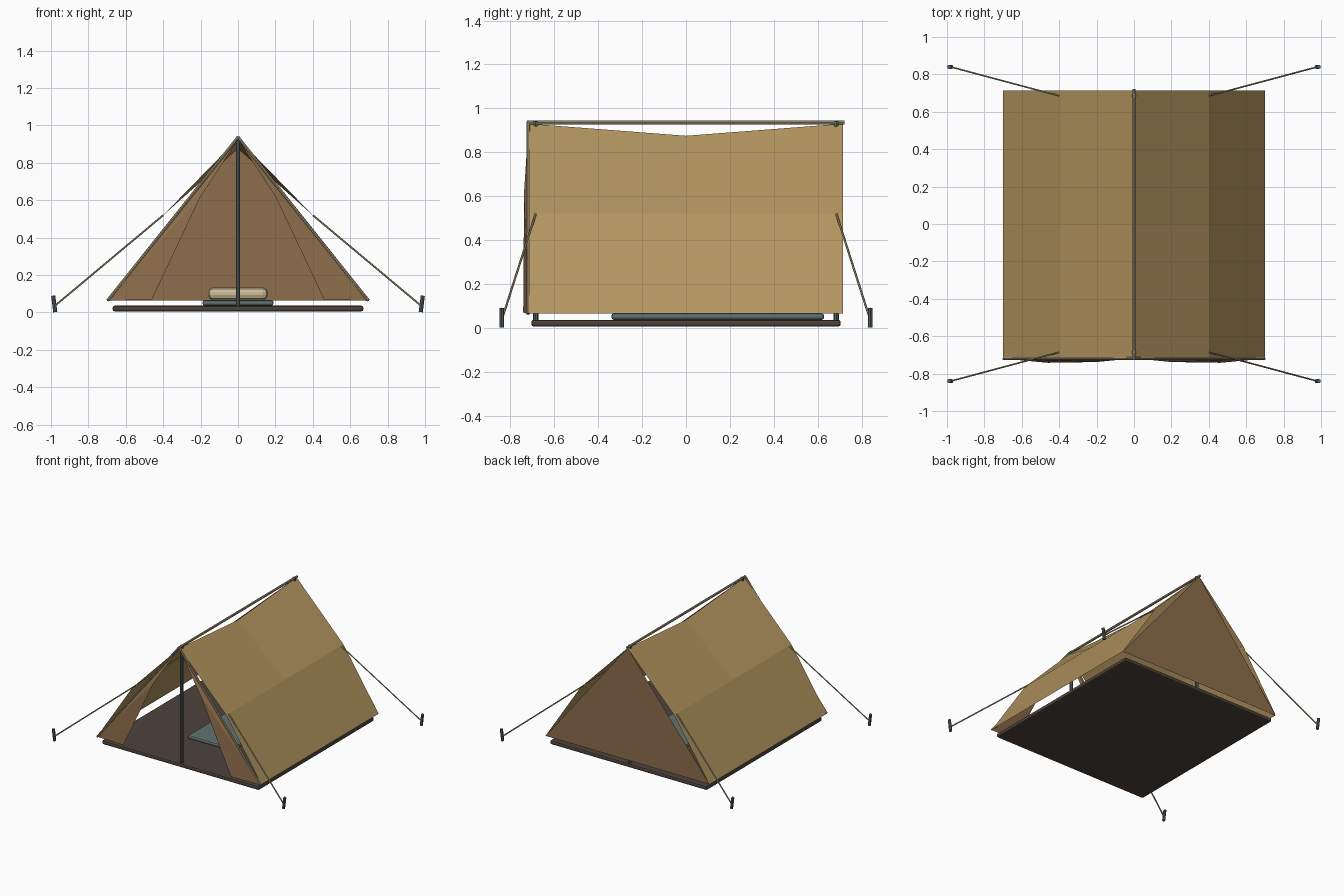
import bpy
from mathutils import Vector

cube = bpy.data.objects.get("Cube")
if cube:
    bpy.data.objects.remove(cube, do_unlink=True)


def material(name, rgb):
    m = bpy.data.materials.new(name)
    m.use_nodes = True
    color = (*rgb, 1)
    m.diffuse_color = color
    bsdf = m.node_tree.nodes["Principled BSDF"]
    bsdf.inputs["Base Color"].default_value = color
    bsdf.inputs["Roughness"].default_value = 0.9
    return m


CANVAS = material("tan canvas", (0.45, 0.30, 0.115))
PANEL = material("brown canvas", (0.27, 0.155, 0.07))
GROUND = material("dark brown sheet", (0.075, 0.055, 0.044))
METAL = material("slate metal", (0.10, 0.13, 0.13))
ROPE = material("khaki cord", (0.42, 0.35, 0.22))
MAT = material("teal mat", (0.12, 0.17, 0.17))
CREAM = material("cream pillow", (0.60, 0.50, 0.31))


def mesh(name, verts, faces, mat):
    me = bpy.data.meshes.new(name)
    me.from_pydata(verts, [], faces)
    me.materials.append(mat)
    ob = bpy.data.objects.new(name, me)
    bpy.context.collection.objects.link(ob)
    return ob


def bar(name, a, b, radius, mat, sides=8):
    a, b = Vector(a), Vector(b)
    bpy.ops.mesh.primitive_cylinder_add(vertices=sides, radius=radius,
                                        depth=(b - a).length, location=(a + b) / 2)
    ob = bpy.context.object
    ob.name = name
    ob.rotation_euler = (b - a).to_track_quat("Z", "Y").to_euler()
    ob.data.materials.append(mat)
    bpy.ops.object.shade_smooth_by_angle()
    return ob


def slab(name, low, high, bevel, mat):
    low, high = Vector(low), Vector(high)
    bpy.ops.mesh.primitive_cube_add(size=1, location=(low + high) / 2)
    ob = bpy.context.object
    ob.name = name
    ob.scale = high - low
    bpy.ops.object.transform_apply(location=False, rotation=False, scale=True)
    mod = ob.modifiers.new("soft edges", "BEVEL")
    mod.width = bevel
    mod.segments = 2
    ob.data.materials.append(mat)
    return ob


# Floor and bedding
slab("ground_sheet", (-0.67, -0.705, 0.006), (0.67, 0.705, 0.036), 0.01, GROUND)
slab("sleeping_mat", (-0.19, -0.34, 0.036), (0.19, 0.63, 0.066), 0.012, MAT)
slab("pillow", (-0.16, 0.36, 0.066), (0.16, 0.58, 0.134), 0.028, CREAM)

# Roof: sagging ridge, kinked along the guy line height
for side, label in ((1, "left"), (-1, "right")):
    verts = []
    for y, ridge in ((-0.715, 0.93), (0, 0.875), (0.715, 0.93)):
        verts += [(0, y, ridge), (side * 0.4, y, 0.52), (side * 0.7, y, 0.065)]
    faces = [(i, i + 1, i + 4, i + 3) for i in (0, 1, 3, 4)]
    if side < 0:
        faces = [f[::-1] for f in faces]
    mesh(label + "_roof", verts, faces, CANVAS)

    # Tied-back front flap, its inner edge flaring forward
    verts = [(0, -0.718, 0.925), (side * 0.7, -0.72, 0.062),
             (side * 0.46, -0.742, 0.07), (side * 0.2, -0.738, 0.62)]
    mesh(label + "_front_flap", verts, [(0, 3, 1), (3, 2, 1)], PANEL)
    bar(label + "_front_trim", (0, -0.72, 0.937), (side * 0.697, -0.72, 0.064),
        0.008, ROPE)

    # Guy lines and stakes
    for end, place in ((-1, "front"), (1, "back")):
        tag = f"{place}_{label}_"
        bar(tag + "guy_line", (side * 0.4, end * 0.685, 0.52),
            (side * 0.98, end * 0.84, 0.035), 0.005, ROPE, 6)
        bar(tag + "stake", (side * 0.977, end * 0.84, 0.002),
            (side * 0.988, end * 0.84, 0.09), 0.011, METAL)

# Closed back wall
mesh("back_wall", [(0, 0.712, 0.93), (0.7, 0.712, 0.065), (-0.7, 0.712, 0.065)],
     [(0, 2, 1)], PANEL)

# Frame
bar("ridge_pole", (0, -0.725, 0.935), (0, 0.722, 0.935), 0.009, ROPE)
for end, place in ((-1, "front"), (1, "back")):
    bar(place + "_pole", (0, end * 0.685, 0.03), (0, end * 0.685, 0.942), 0.012, METAL)
